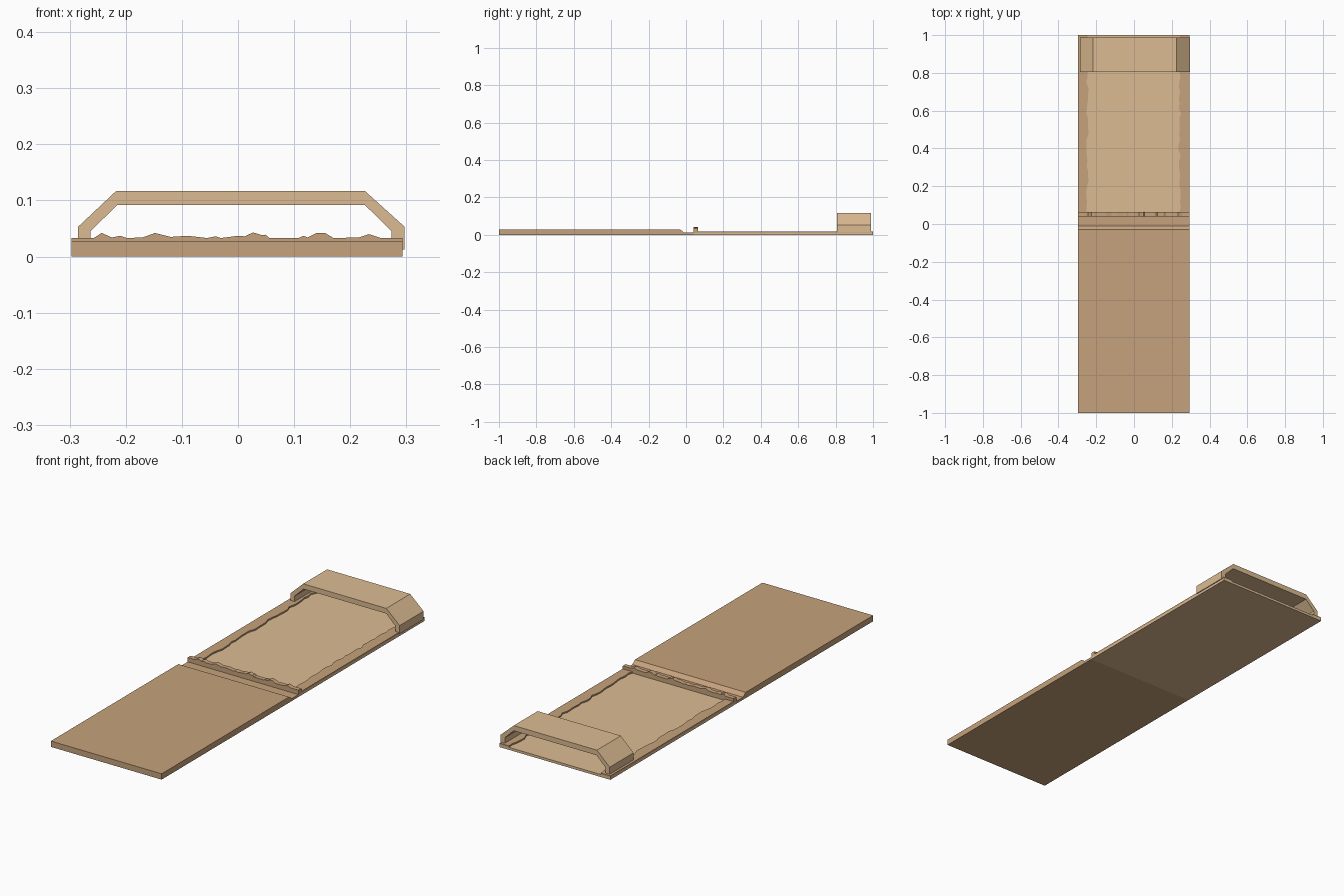
import bpy, bmesh, random
from mathutils import Vector

if "Cube" in bpy.data.objects:
    bpy.data.objects.remove(bpy.data.objects["Cube"])

random.seed(4)
X0, X1 = -0.297, 0.293


def material(name, colour):
    m = bpy.data.materials.new(name)
    m.diffuse_color = colour
    m.use_nodes = True
    m.node_tree.nodes["Principled BSDF"].inputs["Base Color"].default_value = m.diffuse_color
    return m


DARK = material("packed_earth", (0.56, 0.36, 0.20, 1))
LIGHT = material("light_sand", (0.72, 0.50, 0.29, 1))


def prism(name, profile, offset, mat):
    """Extrude a closed 3D outline along offset."""
    bm = bmesh.new()
    face = bm.faces.new([bm.verts.new(p) for p in profile])
    ext = bmesh.ops.extrude_face_region(bm, geom=[face], use_keep_orig=True)
    moved = [g for g in ext["geom"] if isinstance(g, bmesh.types.BMVert)]
    bmesh.ops.translate(bm, verts=moved, vec=Vector(offset))
    bmesh.ops.recalc_face_normals(bm, faces=bm.faces)
    mesh = bpy.data.meshes.new(name)
    bm.to_mesh(mesh)
    bm.free()
    mesh.materials.append(mat)
    obj = bpy.data.objects.new(name, mesh)
    bpy.context.collection.objects.link(obj)
    return obj


# front slab with sloped drop into the shallow trench
slab = [(-1, 0), (-1, 0.028), (-0.03, 0.028), (-0.01, 0.012), (0.04, 0.012), (0.04, 0)]
prism("front_slab", [(X0, y, z) for y, z in slab], (X1 - X0, 0, 0), DARK)

# rear floor
floor = [(0.04, 0), (0.04, 0.012), (1, 0.012), (1, 0)]
prism("rear_floor", [(X0, y, z) for y, z in floor], (X1 - X0, 0, 0), LIGHT)

# low cross wall with a broken, bumpy crest
crest = [(X0, .033), (-.257, .033), (-.243, .042), (-.225, .034), (-.21, .037),
         (-.198, .033), (-.17, .034), (-.148, .042), (-.12, .035), (-.09, .037),
         (-.055, .033), (-.04, .036), (-.03, .033), (0, .037), (.012, .036),
         (.027, .043), (.043, .038), (.049, .039), (.056, .033), (.108, .033),
         (.117, .037), (.124, .034), (.14, .042), (.155, .042), (.17, .033),
         (.215, .034), (.233, .040), (.255, .033), (X1, .033)]
outline = [(x, 0.041, z) for x, z in crest] + [(X1, 0.041, 0.01), (X0, 0.041, 0.01)]
prism("cross_wall", outline, (0, 0.022, 0), DARK)

# raised side banks with ragged inner edges
for name, outer, inner in (("left_bank", X0, -0.247), ("right_bank", X1, 0.242)):
    n = 34
    ragged = [(inner + random.uniform(-0.007, 0.007), 0.06 + 0.94 * i / n, 0.01)
              for i in range(n + 1)]
    prism(name, ragged + [(outer, 1, 0.01), (outer, 0.06, 0.01)], (0, 0, 0.009), DARK)

# hollow bevelled arch over the far end
arch = [(-.285, .013), (-.285, .053), (-.217, .117), (.226, .117), (.297, .053), (.297, .013),
        (.274, .013), (.274, .045), (.226, .092), (-.215, .092), (-.263, .045), (-.263, .013)]
prism("end_arch", [(x, 0.806, z) for x, z in arch], (0, 0.182, 0), LIGHT)
